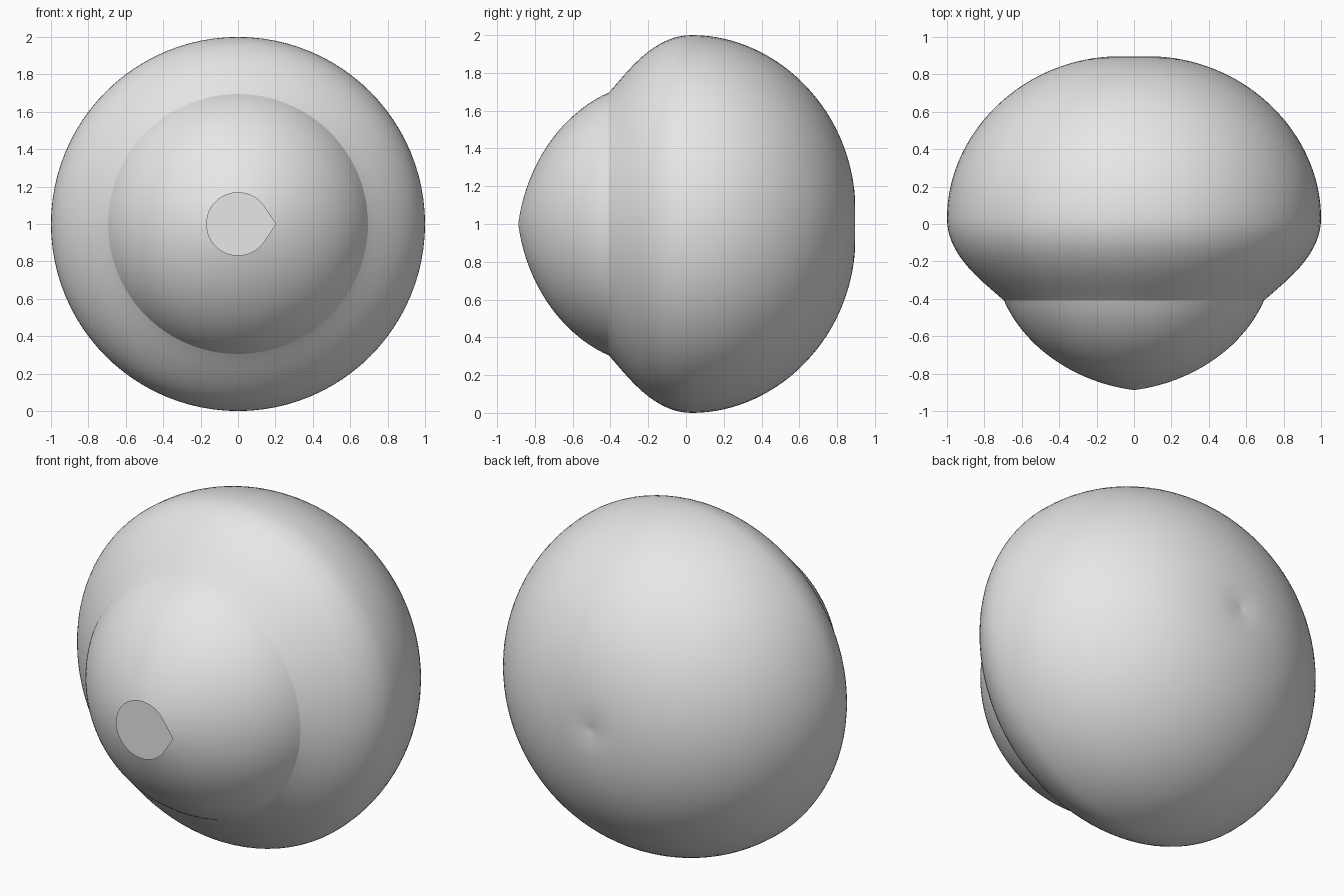
import bpy, bmesh
from math import pi, sin, cos, acos
from mathutils import Vector
from mathutils.geometry import interpolate_bezier

if "Cube" in bpy.data.objects:
    bpy.data.objects.remove(bpy.data.objects["Cube"])

grey = bpy.data.materials.new("light_grey")
grey.use_nodes = True
grey.diffuse_color = (0.8, 0.8, 0.8, 1)
grey.node_tree.nodes["Principled BSDF"].inputs["Base Color"].default_value = (0.8, 0.8, 0.8, 1)


def make_object(name, bm):
    mesh = bpy.data.meshes.new(name)
    bm.to_mesh(mesh)
    bm.free()
    mesh.materials.append(grey)
    obj = bpy.data.objects.new(name, mesh)
    bpy.context.collection.objects.link(obj)
    return obj


def bezier(*points, steps=20):
    return interpolate_bezier(*[Vector((r, y, 1)) for r, y in points], steps)


def revolve(name, profile):
    """Spin a (radius, y) profile around the front-to-back axis."""
    bm = bmesh.new()
    verts = [bm.verts.new(p) for p in profile]
    edges = [bm.edges.new(pair) for pair in zip(verts, verts[1:])]
    bmesh.ops.spin(bm, geom=verts + edges, cent=(0, 0, 1), axis=(0, 1, 0),
                   angle=2 * pi, steps=96, use_merge=True)
    bmesh.ops.remove_doubles(bm, verts=bm.verts, dist=0.0001)
    bmesh.ops.recalc_face_normals(bm, faces=bm.faces)
    obj = make_object(name, bm)
    bpy.ops.object.select_all(action="DESELECT")
    obj.select_set(True)
    bpy.context.view_layer.objects.active = obj
    bpy.ops.object.shade_smooth_by_angle(angle=0.6)
    return obj


# Rounded body with a faint dimple at the back, and a bulging front cap
rim = (0.695, -0.41)
back = bezier((0, 0.888), (0.02, 0.892), (0.06, 0.895), (0.12, 0.896), steps=5)
dome = bezier((0.12, 0.896), (0.62, 0.87), (1, 0.47), (1, 0.03), steps=32)
front = bezier((1, 0.03), (1, -0.18), (0.79, -0.32), rim)
cap = bezier(rim, (0.58, -0.67), (0.3, -0.85), (0, -0.888), steps=24)
revolve("body", back + dome[1:] + front[1:])
revolve("front_cap", cap)

# Flat teardrop plate: a disc drawn out to a tangent point on its left
radius, tip, count = 0.17, 0.205, 48
start = acos(radius / tip)
bm = bmesh.new()
outline = [bm.verts.new((tip, -0.896, 1))]
for i in range(count + 1):
    a = start + (2 * pi - 2 * start) * i / count
    outline.append(bm.verts.new((radius * cos(a), -0.896, 1 + radius * sin(a))))
face = bm.faces.new(outline)
face.normal_update()
if face.normal.y > 0:
    face.normal_flip()
make_object("teardrop_plate", bm)
